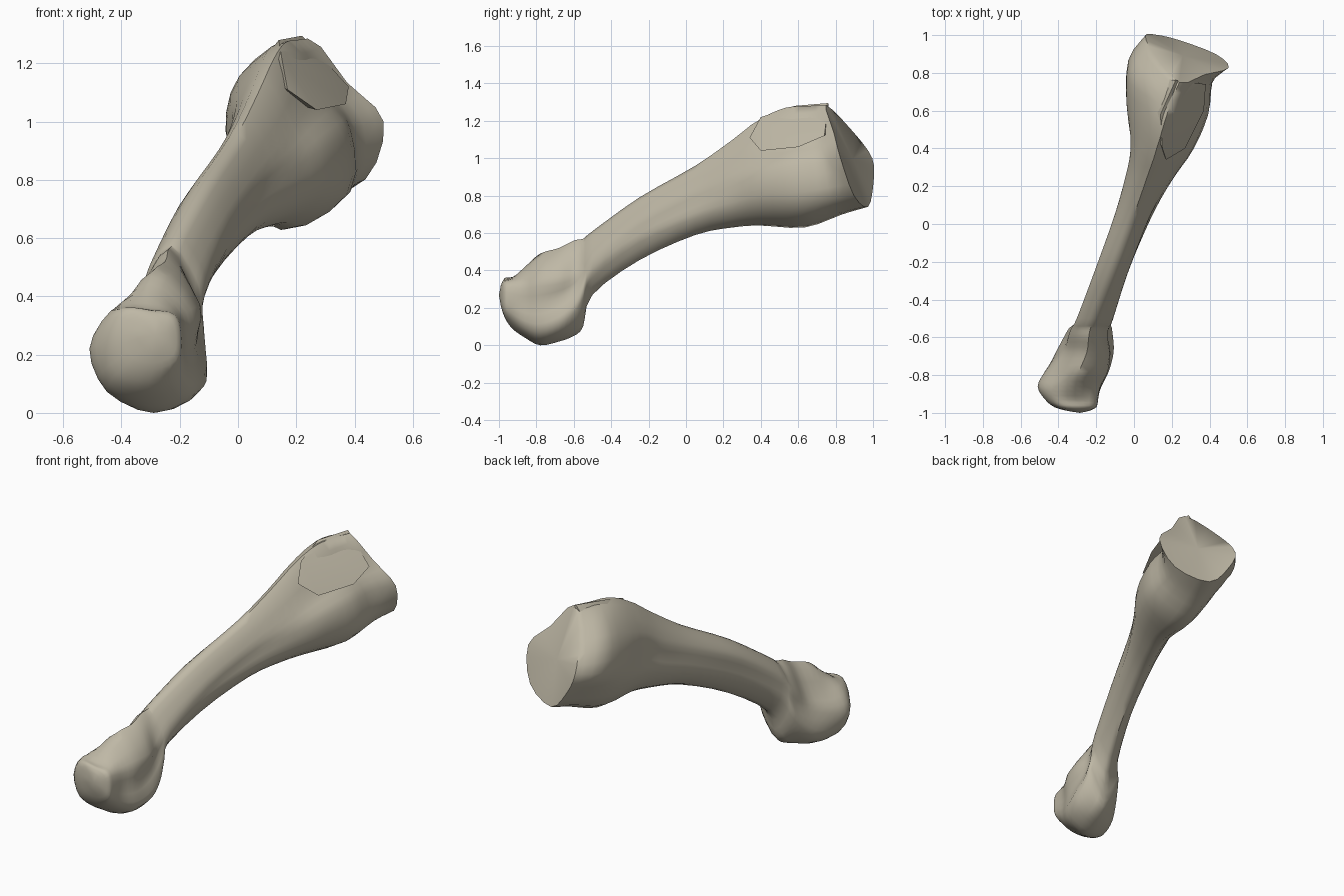
import bpy
import bmesh
import math
from mathutils import Vector

cube = bpy.data.objects.get("Cube")
if cube:
    bpy.data.objects.remove(cube, do_unlink=True)

# Single bone colour
bone_colour = (0.52, 0.48, 0.38, 1.0)
bone_material = bpy.data.materials.new("warm_grey_bone")
bone_material.use_nodes = True
bone_material.diffuse_color = bone_colour
shader = bone_material.node_tree.nodes["Principled BSDF"]
shader.inputs["Base Color"].default_value = bone_colour
shader.inputs["Roughness"].default_value = 0.8

# Cross-sections: y, centre x, centre z, then radii
# anticlockwise from the left side (+x) in eighth turns
head_sections = [
    (-.99, -.28, .27, .04, .04, .05, .06, .07, .06, .06, .05),
    (-.97, -.29, .26, .09, .10, .09, .13, .13, .13, .11, .11),
    (-.93, -.31, .24, .12, .14, .12, .16, .16, .17, .15, .14),
    (-.86, -.31, .22, .13, .17, .20, .18, .20, .20, .18, .18),
    (-.78, -.29, .22, .14, .20, .27, .16, .18, .21, .22, .21),
    (-.68, -.25, .25, .11, .17, .27, .14, .14, .22, .23, .20),
    (-.60, -.24, .30, .10, .13, .26, .14, .11, .18, .25, .18),
    (-.55, -.23, .36, .10, .12, .21, .13, .10, .15, .26, .15),
]
shaft_sections = [
    (-.50, -.21, .44, .10, .11, .17, .12, .09, .11, .17, .11),
    (-.25, -.11, .62, .08, .10, .17, .13, .09, .11, .165, .10),
    (.05, 0, .77, .09, .11, .19, .13, .10, .13, .18, .13),
    (.25, .07, .85, .14, .14, .25, .15, .11, .15, .22, .18),
]
base_sections = [
    (.40, .12, .92, .19, .15, .29, .18, .13, .18, .28, .24),
    (.60, .16, .96, .22, .17, .31, .23, .20, .22, .33, .30),
    (.78, .20, .98, .20, .17, .30, .26, .23, .20, .28, .28),
    (.905, .24, 1.0, .26, .19, .285, .19, .18, .18, .26, .28),
]


def spline(a, b, c, d, t):
    """Smooth curve from b to c, guided by a and d."""
    return b + 0.5 * t * (c - a + t * (2 * a - 5 * b + 4 * c - d
                                       + t * (3 * (b - c) + d - a)))


def smooth_rows(rows, steps):
    """Fill in sections between the given ones."""
    last = len(rows) - 1
    result = []
    for i in range(last):
        near = [rows[max(i - 1, 0)], rows[i], rows[i + 1], rows[min(i + 2, last)]]
        for s in range(steps):
            result.append([spline(*values, s / steps) for values in zip(*near)])
    result.append(list(rows[last]))
    return result


def section_ring(section, steps):
    """Turn one section into a ring of points, slanting it near the base."""
    y, cx, cz = section[:3]
    slant = max(0, (y - 0.4) / 0.5)
    corners = []
    for i, radius in enumerate(section[3:]):
        angle = i * math.pi / 4
        dx, dz = radius * math.cos(angle), radius * math.sin(angle)
        lean = dx * (0.3 if dx > 0 else 0.5) + dz * (0.54 if dz > 0 else 0.26)
        corners.append(Vector((cx + dx, y - slant * lean, cz + dz)))
    count = len(corners)
    points = []
    for i in range(count):
        near = [corners[(i + offset) % count] for offset in (-1, 0, 1, 2)]
        points += [spline(*near, s / steps) for s in range(steps)]
    return points


def finish(bm, name, edge_angle):
    """Make a shaded object from a bmesh."""
    bmesh.ops.recalc_face_normals(bm, faces=bm.faces)
    mesh = bpy.data.meshes.new(name)
    bm.to_mesh(mesh)
    bm.free()
    mesh.materials.append(bone_material)
    obj = bpy.data.objects.new(name, mesh)
    bpy.context.collection.objects.link(obj)
    bpy.ops.object.select_all(action="DESELECT")
    obj.select_set(True)
    bpy.context.view_layer.objects.active = obj
    bpy.ops.object.shade_smooth_by_angle(angle=math.radians(edge_angle))


# Main bone: rounded head, narrow shaft and flared base
bm = bmesh.new()
sections = smooth_rows(head_sections + shaft_sections + base_sections, 3)
rings = [[bm.verts.new(p) for p in section_ring(s, 3)] for s in sections]
for ring, following in zip(rings, rings[1:]):
    for i in range(len(ring)):
        j = (i + 1) % len(ring)
        bm.faces.new((ring[i], ring[j], following[j], following[i]))

# Rounded head tip and flat joint face at the base
for ring, push in ((rings[0], -0.01), (rings[-1], 0)):
    centre = sum((v.co for v in ring), Vector()) / len(ring)
    tip = bm.verts.new(centre + Vector((0, push, 0)))
    for i in range(len(ring)):
        bm.faces.new((ring[i], ring[(i + 1) % len(ring)], tip))
finish(bm, "bone_body", 60)

# Raised flat joint facet on the upper left side of the base
bm = bmesh.new()
facet_corners = [
    (.15, .40, 1.22), (.17, .34, 1.11), (.27, .40, 1.04), (.37, .60, 1.06),
    (.38, .74, 1.12), (.22, .76, 1.295), (.14, .58, 1.28),
]
buried_corners = [(.13, .60, 1.08), (.05, .64, 1.17), (.10, .78, 1.17)]
for corner in facet_corners + buried_corners:
    bm.verts.new(corner)
bmesh.ops.convex_hull(bm, input=bm.verts)
finish(bm, "side_joint_facet", 30)
